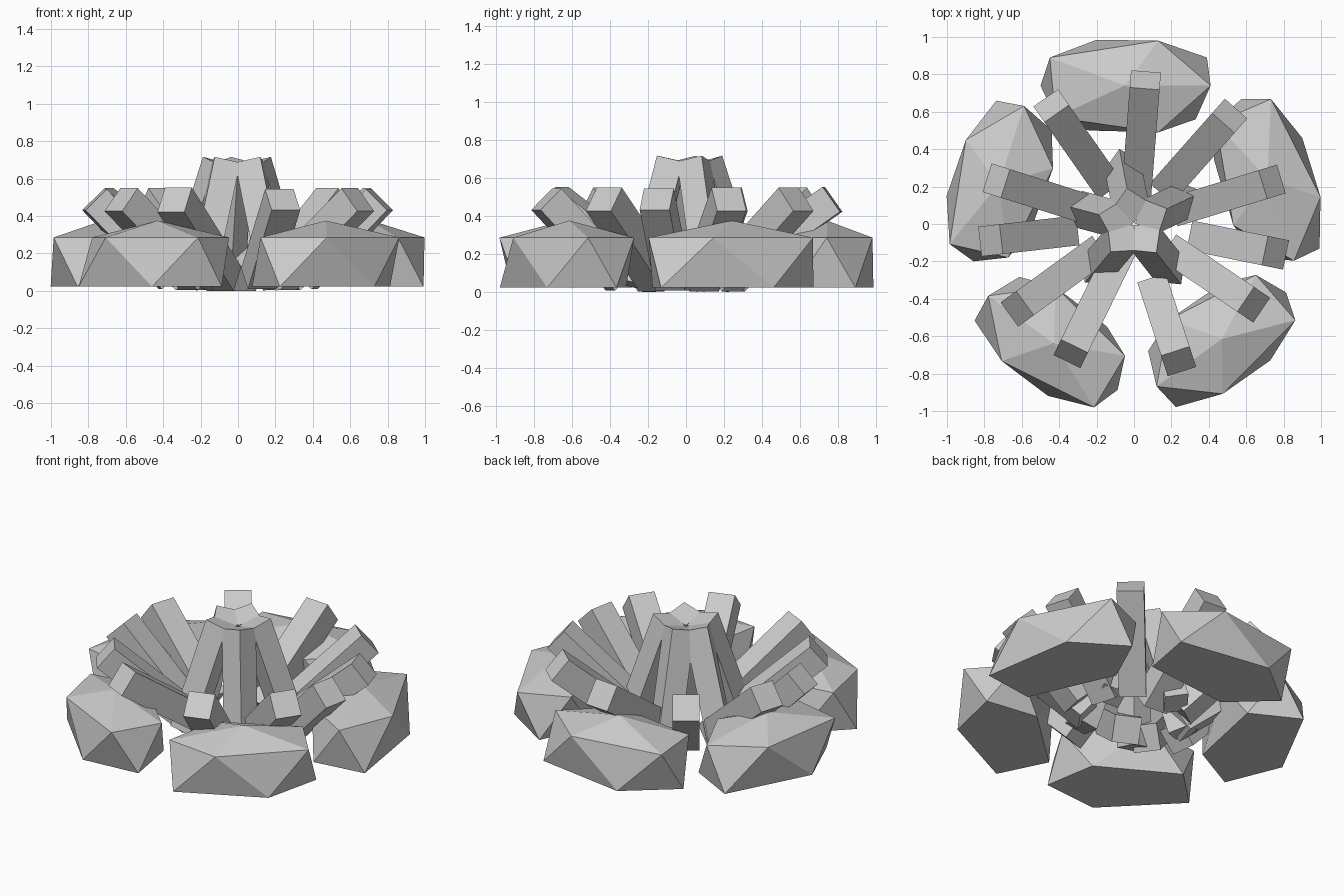
import bpy, bmesh, math
from mathutils import Vector, Matrix

cube = bpy.data.objects.get("Cube")
if cube:
    bpy.data.objects.remove(cube, do_unlink=True)

grey = bpy.data.materials.new("plain grey")
grey.use_nodes = True
grey.diffuse_color = (0.6, 0.6, 0.6, 1)
grey.node_tree.nodes["Principled BSDF"].inputs["Base Color"].default_value = (0.6, 0.6, 0.6, 1)


def finish(name, bm):
    bmesh.ops.recalc_face_normals(bm, faces=bm.faces)
    mesh = bpy.data.meshes.new(name)
    bm.to_mesh(mesh)
    bm.free()
    mesh.materials.append(grey)
    obj = bpy.data.objects.new(name, mesh)
    bpy.context.collection.objects.link(obj)
    return obj


def beam(name, angle, start, end, width, roll=0):
    """Square beam between two (radius, height) points, rolled on its axis and turned about z."""
    a, b = Vector((start[0], 0, start[1])), Vector((end[0], 0, end[1]))
    axis = (b - a).normalized()
    side = Vector((0, 1, 0))
    frame = Matrix((axis, side, axis.cross(side))).transposed().to_4x4()
    size = Matrix.Diagonal(((b - a).length, width, width, 1))
    bm = bmesh.new()
    bmesh.ops.create_cube(bm, size=1)
    turn = Matrix.Rotation(math.radians(angle), 4, "Z")
    spin = Matrix.Rotation(math.radians(roll), 4, "X")
    bm.transform(turn @ Matrix.Translation((a + b) / 2) @ frame @ spin @ size)
    return finish(name, bm)


# Faceted stone: a squashed twenty-sided ball with a flat base
UPPER = [(0.41, 0.74), (0.13, 0.98), (-0.45, 0.89), (-0.42, 0.57), (0.13, 0.49)]
LOWER = [(0.39, 0.89), (-0.2, 0.985), (-0.5, 0.74), (-0.24, 0.5), (0.33, 0.56)]
MIDDLE = Vector((-0.05, 0.74, 0))


def stone(name, angle, dx, dy, length):
    bm = bmesh.new()
    top = bm.verts.new(MIDDLE + Vector((0, 0, 0.375)))
    up = [bm.verts.new((x, y, 0.285)) for x, y in UPPER]
    low = [bm.verts.new((x, y, 0.022)) for x, y in LOWER]
    for i in range(5):
        j = (i + 1) % 5
        bm.faces.new((top, up[i], up[j]))
        bm.faces.new((up[i], low[i], up[j]))
        bm.faces.new((up[j], low[i], low[j]))
    bm.faces.new(low)
    stretch = (Matrix.Translation(MIDDLE) @ Matrix.Diagonal((length, 1, 1, 1))
               @ Matrix.Translation(-MIDDLE))
    bm.transform(Matrix.Translation((dx, dy, 0))
                 @ Matrix.Rotation(math.radians(angle), 4, "Z") @ stretch)
    return finish(name, bm)


# Ring of stones
stone("stone_back", 0, 0, 0, 1)
stone("stone_left", -72, 0.025, -0.035, 1)
stone("stone_front_left", -144, -0.005, -0.045, 0.94)
stone("stone_front_right", 144, -0.035, -0.01, 0.94)
stone("stone_right", 72, -0.005, 0.03, 0.96)

# Outer logs leaning out over the stones: angle and radius of the foot
LONG, MEDIUM, SHORT = 0.17, 0.27, 0.36
OUTER = [(85.5, LONG), (48.5, MEDIUM), (17, MEDIUM), (-11.5, SHORT), (-34, MEDIUM), (-72, SHORT),
         (-116, LONG), (-144, MEDIUM), (-173.5, SHORT), (162.5, MEDIUM), (125, MEDIUM)]
for i, (angle, foot) in enumerate(OUTER):
    beam(f"outer_log_{i + 1}", angle, (foot, 0.064), (0.772, 0.487), 0.16)

# Inner logs leaning together in the middle, one edge facing outward
for i, angle in enumerate((101, 25, -52, -130, 165)):
    beam(f"inner_log_{i + 1}", angle, (0.315, 0.031), (0.1, 0.685), 0.14, 45)
